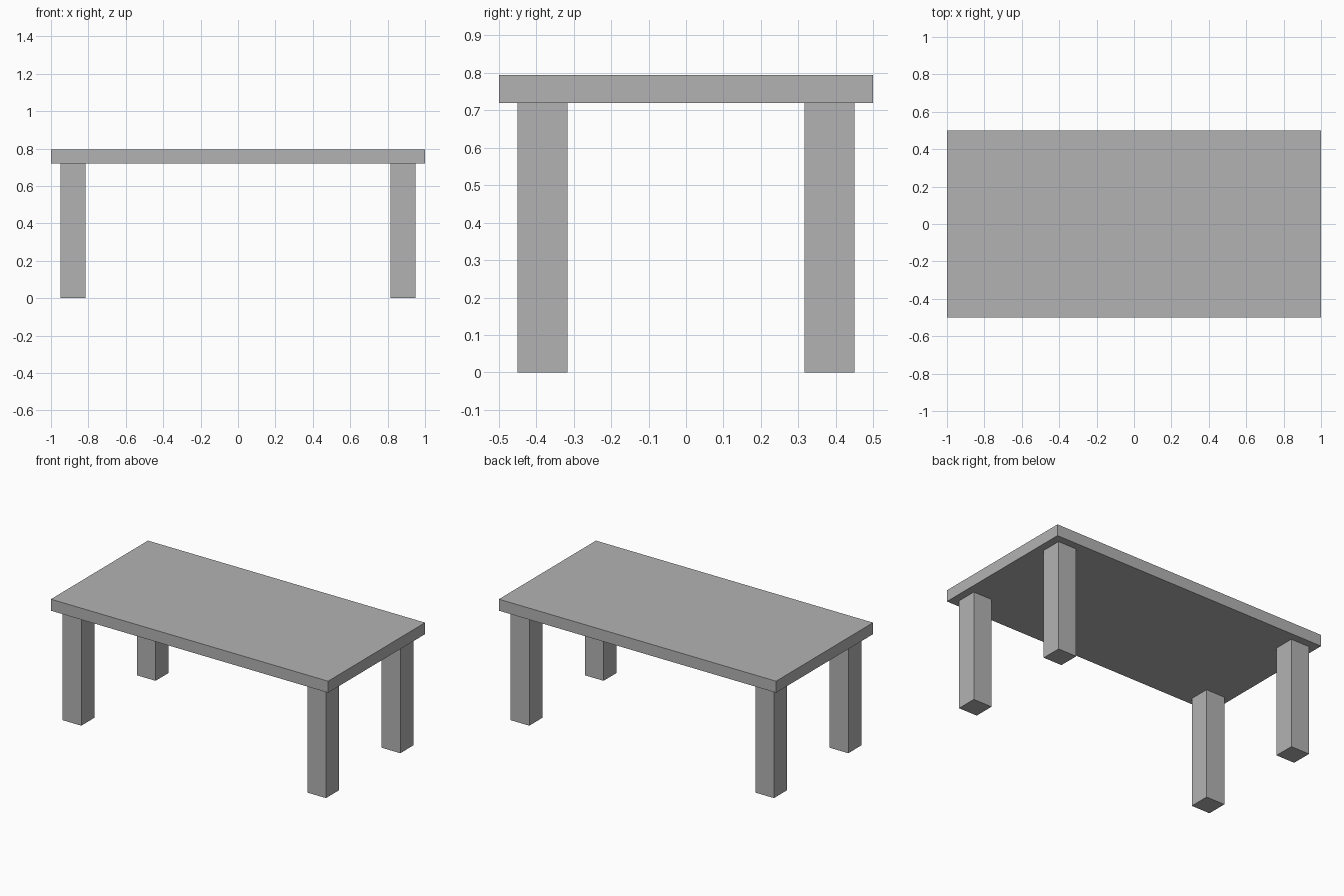
import bpy

cube = bpy.data.objects.get("Cube")
if cube:
    bpy.data.objects.remove(cube, do_unlink=True)

GREY = (0.45, 0.45, 0.45, 1)
grey = bpy.data.materials.new("plain grey")
grey.use_nodes = True
grey.diffuse_color = GREY
grey.node_tree.nodes["Principled BSDF"].inputs["Base Color"].default_value = GREY


def box(name, centre, size):
    """Add an axis-aligned box with its size baked into the mesh."""
    bpy.ops.mesh.primitive_cube_add(size=1, location=centre)
    obj = bpy.context.object
    obj.name = name
    obj.scale = size
    bpy.ops.object.transform_apply(location=False, rotation=False, scale=True)
    obj.data.materials.append(grey)
    return obj


LEG_HEIGHT = 0.72
TOP_THICKNESS = 0.075
LEG_WIDTH = 0.134
INSET = 0.05

# Table top
box("table_top", (0, 0, LEG_HEIGHT + TOP_THICKNESS / 2), (2, 1, TOP_THICKNESS))

# Four square legs, set in from the corners
leg_x = 1 - INSET - LEG_WIDTH / 2
leg_y = 0.5 - INSET - LEG_WIDTH / 2
for side, sx in (("left", 1), ("right", -1)):
    for end, sy in (("front", -1), ("back", 1)):
        box(f"{end}_{side}_leg", (sx * leg_x, sy * leg_y, LEG_HEIGHT / 2),
            (LEG_WIDTH, LEG_WIDTH, LEG_HEIGHT))
